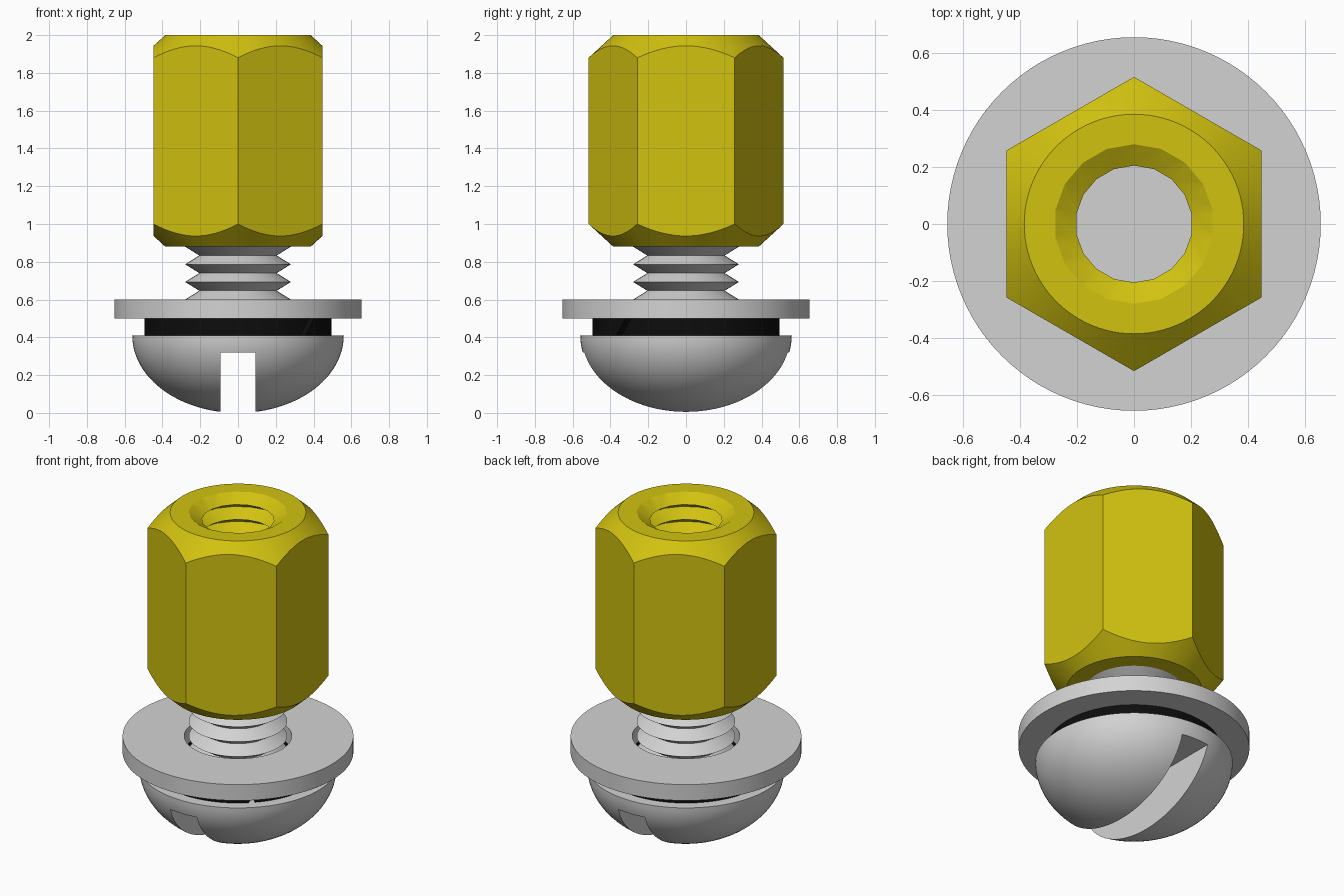
import bpy, bmesh, math
from mathutils import Matrix

if "Cube" in bpy.data.objects:
    bpy.data.objects.remove(bpy.data.objects["Cube"], do_unlink=True)


def material(name, rgb):
    mat = bpy.data.materials.new(name)
    mat.use_nodes = True
    mat.diffuse_color = (*rgb, 1)
    mat.node_tree.nodes["Principled BSDF"].inputs["Base Color"].default_value = (*rgb, 1)
    return mat


brass = material("brass yellow", (0.64, 0.54, 0.005))
steel = material("steel grey", (0.65, 0.65, 0.65))
black = material("black spring steel", (0.004, 0.004, 0.004))


def finish(name, bm, mat=None):
    bmesh.ops.recalc_face_normals(bm, faces=bm.faces)
    mesh = bpy.data.meshes.new(name)
    bm.to_mesh(mesh)
    bm.free()
    ob = bpy.data.objects.new(name, mesh)
    bpy.context.collection.objects.link(ob)
    if mat:
        mesh.materials.append(mat)
    return ob


def lathe(name, profile, steps, mat=None, ring=False, start=0.0):
    """Revolve (radius, height) points about z; ring closes the profile."""
    bm = bmesh.new()
    verts = [bm.verts.new((r * math.cos(start), r * math.sin(start), z)) for r, z in profile]
    edges = [bm.edges.new(pair) for pair in zip(verts, verts[1:])]
    if ring:
        edges.append(bm.edges.new((verts[-1], verts[0])))
    bmesh.ops.spin(bm, geom=verts + edges, cent=(0, 0, 0), axis=(0, 0, 1),
                   angle=math.tau, steps=steps)
    bmesh.ops.remove_doubles(bm, verts=bm.verts, dist=0.0005)
    return finish(name, bm, mat)


def box(name, size, matrix):
    bm = bmesh.new()
    bmesh.ops.create_cube(bm, size=1, matrix=matrix @ Matrix.Diagonal((*size, 1)))
    return finish(name, bm)


def cut(ob, cutter, operation="DIFFERENCE"):
    mod = ob.modifiers.new("cut", "BOOLEAN")
    mod.operation, mod.object, mod.solver = operation, cutter, "EXACT"
    bpy.context.view_layer.update()
    deps = bpy.context.evaluated_depsgraph_get()
    mesh = bpy.data.meshes.new_from_object(ob.evaluated_get(deps))
    ob.modifiers.clear()
    ob.data = mesh
    bpy.data.objects.remove(cutter, do_unlink=True)


BOTTOM, TOP = 0.88, 2.0
PITCH = (TOP - BOTTOM) / 12
CREST, ROOT = 0.28, 0.205


def thread(first, last):
    """Zigzag thread profile, counted in half pitches from the standoff base."""
    return [(CREST if k % 2 == 0 else ROOT, BOTTOM + k * PITCH / 2)
            for k in range(first, last + 1)]


# Hexagonal standoff, chamfered at both ends
bm = bmesh.new()
bmesh.ops.create_cone(bm, cap_ends=True, segments=6, radius1=0.516, radius2=0.516,
                      depth=1.4, matrix=Matrix.Translation((0, 0, 1.44)))
for v in bm.verts:  # put corners on the front and back
    a = round(math.atan2(v.co.y, v.co.x) / (math.pi / 3) - 0.5) + 0.5
    v.co.x, v.co.y = 0.516 * math.cos(a * math.pi / 3), 0.516 * math.sin(a * math.pi / 3)
standoff = finish("hex_standoff", bm, brass)
cut(standoff, lathe("chamfer_cutter", [(0, BOTTOM), (0.385, BOTTOM), (0.6, BOTTOM + 0.197),
                                       (0.6, TOP - 0.197), (0.385, TOP), (0, TOP)], 96), "INTERSECT")

# Threaded bore with a flared mouth at each end
flare = 0.312
bore = [(0, BOTTOM - 0.02), (flare, BOTTOM - 0.02)] + thread(1, 23) + [(flare, TOP + 0.02), (0, TOP + 0.02)]
cut(standoff, lathe("bore_cutter", bore, 18, start=math.radians(10)))

# Screw shank
shank = thread(-11, 9)
lathe("screw_thread", [(0, shank[0][1])] + shank + [(0, shank[-1][1])], 36, steel,
      start=math.radians(10))

# Domed screw head with a slot running front to back
HEAD_TOP, HEAD_R = 0.41, 0.56
dome = [(HEAD_R * math.sin(t), HEAD_TOP * (1 - math.cos(t)))
        for t in (i * math.pi / 48 for i in range(25))]
head = lathe("screw_head", dome + [(0, HEAD_TOP)], 96, steel)
cut(head, box("slot_cutter", (0.185, 2, 0.64), Matrix.Identity(4)))

# Flat washer
lathe("flat_washer", [(0.305, 0.5), (0.655, 0.5), (0.655, 0.6), (0.305, 0.6)], 96, steel, ring=True)

# Split spring washer with a slanted gap
spring = lathe("spring_washer", [(0.305, 0.41), (0.495, 0.41), (0.495, 0.5), (0.305, 0.5)],
               96, black, ring=True)
cut(spring, box("gap_cutter", (0.4, 0.03, 0.4),
                Matrix.Rotation(math.radians(-42), 4, "Z") @ Matrix.Translation((0.4, 0, 0.455))
                @ Matrix.Rotation(math.radians(-37), 4, "X")))

# Smooth the round surfaces, keep the edges crisp
bpy.ops.object.select_all(action="DESELECT")
parts = [o for o in bpy.context.scene.objects if o.type == "MESH"]
for ob in parts:
    ob.select_set(True)
bpy.context.view_layer.objects.active = parts[0]
bpy.ops.object.shade_smooth_by_angle(angle=math.radians(30))
